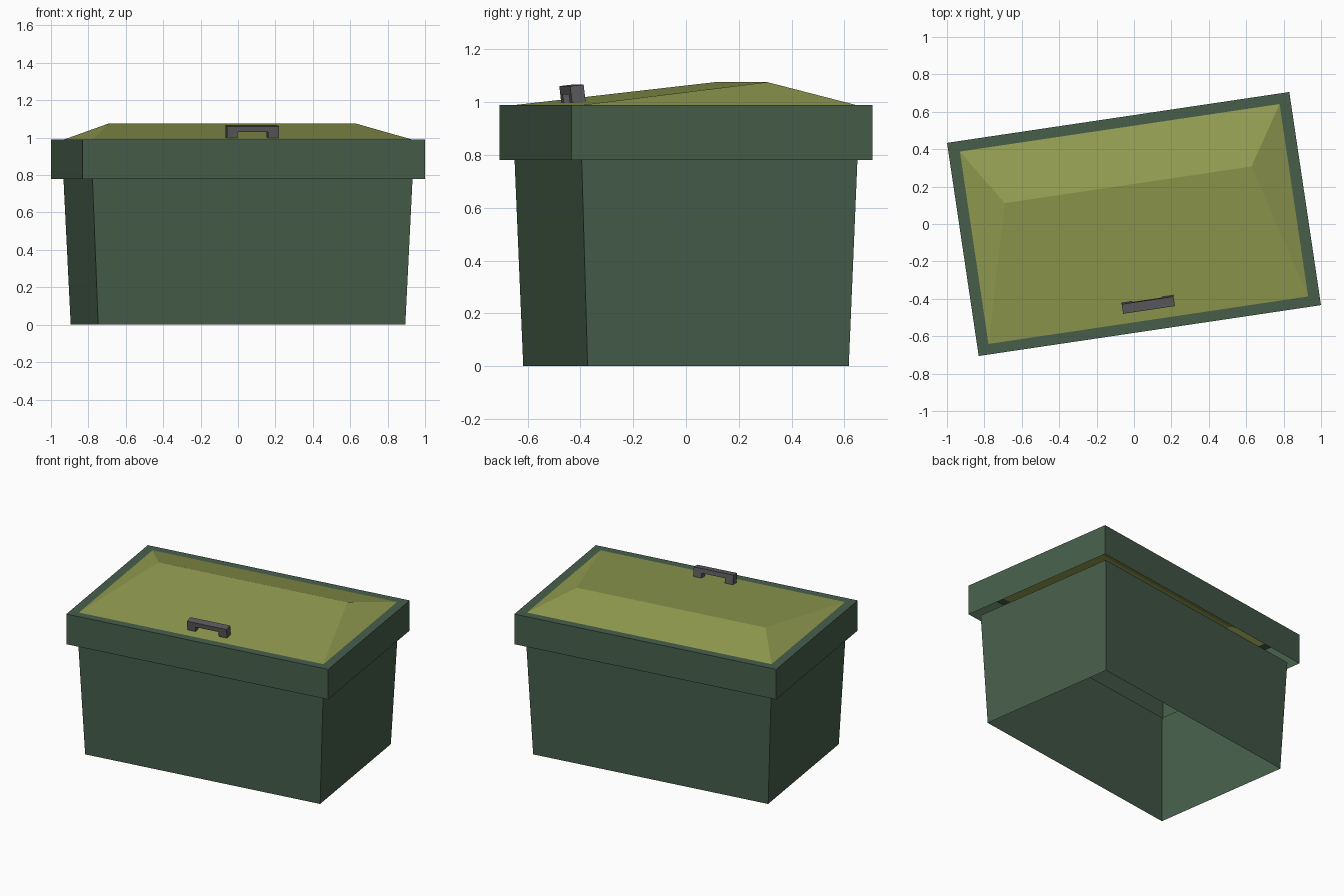
import bpy, bmesh, math
from mathutils import Matrix

if "Cube" in bpy.data.objects:
    bpy.data.objects.remove(bpy.data.objects["Cube"])

TURN = Matrix.Rotation(math.radians(8.45), 4, 'Z')   # whole bin is turned a little


def material(name, rgb):
    m = bpy.data.materials.new(name)
    m.diffuse_color = (*rgb, 1)
    m.use_nodes = True
    m.node_tree.nodes["Principled BSDF"].inputs["Base Color"].default_value = m.diffuse_color
    return m


green = material("dark green", (0.063, 0.114, 0.071))
olive = material("olive", (0.283, 0.328, 0.080))
grey = material("dark grey", (0.108, 0.104, 0.110))


def finish(bm, name, mat, local=Matrix()):
    me = bpy.data.meshes.new(name)
    bm.to_mesh(me)
    bm.free()
    ob = bpy.data.objects.new(name, me)
    me.materials.append(mat)
    ob.matrix_world = TURN @ local
    bpy.context.collection.objects.link(ob)
    return ob


def ring(bm, a, b, z):
    return [bm.verts.new((sx * a, sy * b, z)) for sx, sy in ((-1, -1), (1, -1), (1, 1), (-1, 1))]


def rings_shell(name, mat, sections):
    # open rectangular shell through (half x, half y, z) sections, bottom first
    bm = bmesh.new()
    loops = [ring(bm, *s) for s in sections]
    for lo, hi in zip(loops, loops[1:]):
        for i in range(4):
            j = (i + 1) % 4
            bm.faces.new((lo[i], lo[j], hi[j], hi[i]))
    return finish(bm, name, mat)


# Tapered body, open at the bottom and under the lid
rings_shell("bin_body", green, [(0.83, 0.50, 0), (0.865, 0.528, 0.78)])

# Lid skirt with a flat top border
rings_shell("lid_rim", green, [(0.925, 0.576, 0.78), (0.925, 0.576, 0.99), (0.864, 0.52, 0.99)])

# Hipped lid panel with an off-centre ridge
RIDGE_Y, RIDGE_Z = 0.212, 1.076
bm = bmesh.new()
c = ring(bm, 0.864, 0.52, 0.99)
l, r = (bm.verts.new((x, RIDGE_Y, RIDGE_Z)) for x in (-0.667, 0.667))
for f in ((c[0], c[1], r, l), (c[1], c[2], r), (c[2], c[3], l, r), (c[3], c[0], l)):
    bm.faces.new(f)
finish(bm, "lid_panel", olive)

# Handle: U profile extruded, standing square to the front slope
slope = math.atan2(RIDGE_Z - 0.99, RIDGE_Y + 0.52)
bm = bmesh.new()
profile = [(-0.14, 0), (-0.082, 0), (-0.082, 0.033), (0.082, 0.033),
           (0.082, 0), (0.14, 0), (0.14, 0.064), (-0.14, 0.064)]
front = bm.faces.new([bm.verts.new((x, -0.026, z)) for x, z in profile])
out = bmesh.ops.extrude_face_region(bm, geom=[front], use_keep_orig=True)
moved = [v for v in out["geom"] if isinstance(v, bmesh.types.BMVert)]
bmesh.ops.translate(bm, verts=moved, vec=(0, 0.052, 0))
bmesh.ops.recalc_face_normals(bm, faces=bm.faces)
HY = -0.433
finish(bm, "lid_handle", grey,
       Matrix.Translation((0.012, HY, 0.99 + (HY + 0.52) * math.tan(slope)))
       @ Matrix.Rotation(slope, 4, 'X'))
